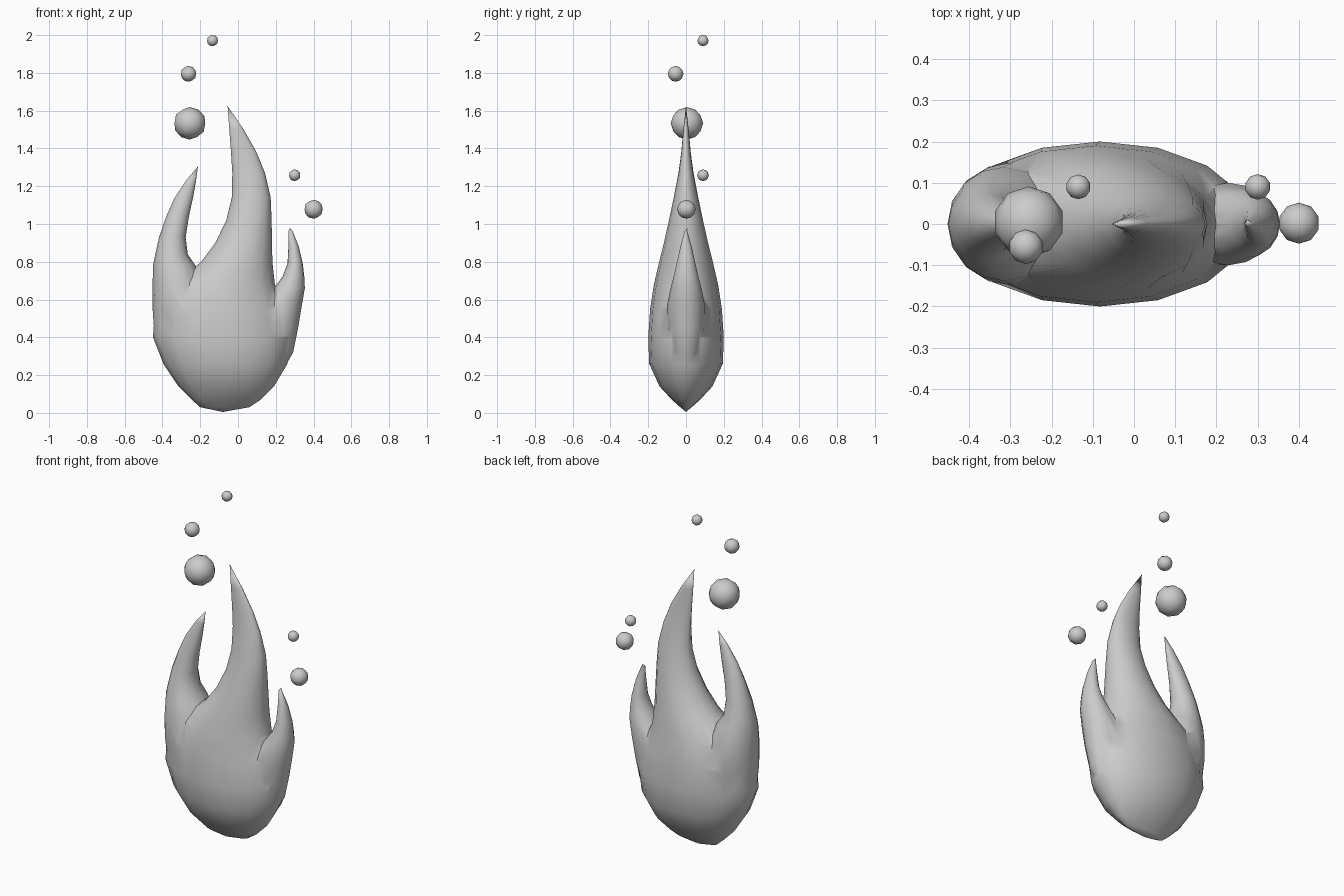
import bpy, bmesh
from math import cos, sin, tau, radians

if "Cube" in bpy.data.objects:
    bpy.data.objects.remove(bpy.data.objects["Cube"])

SIDES = 16


def loft(name, rings, tip, base=None):
    """Closed tongue of elliptical rings (z, x_left, x_right, half_depth) ending in a tip."""
    bm = bmesh.new()
    loops = []
    for z, x0, x1, d in rings:
        cx, rx = (x0 + x1) / 2, (x1 - x0) / 2
        loops.append([bm.verts.new((cx + rx * cos(tau * i / SIDES),
                                    d * sin(tau * i / SIDES), z)) for i in range(SIDES)])
    for a, b in zip(loops, loops[1:]):
        for i in range(SIDES):
            j = (i + 1) % SIDES
            bm.faces.new((a[i], a[j], b[j], b[i]))
    for loop, point in ((loops[-1], tip), (loops[0], base)):
        if point:
            v = bm.verts.new(point)
            for i in range(SIDES):
                bm.faces.new((loop[i], loop[(i + 1) % SIDES], v))
        else:
            bm.faces.new(loop)
    bmesh.ops.recalc_face_normals(bm, faces=bm.faces)
    mesh = bpy.data.meshes.new(name)
    bm.to_mesh(mesh)
    bm.free()
    obj = bpy.data.objects.new(name, mesh)
    bpy.context.collection.objects.link(obj)
    return obj


def smooth(obj, angle):
    bpy.ops.object.select_all(action='DESELECT')
    obj.select_set(True)
    bpy.context.view_layer.objects.active = obj
    bpy.ops.object.shade_smooth_by_angle(angle=radians(angle))


# Main body, narrowing into the tall central tongue
flame = loft("flame_body", [
    (0.03, -0.20, 0.06, 0.03), (0.07, -0.245, 0.12, 0.075), (0.14, -0.315, 0.19, 0.14),
    (0.26, -0.395, 0.262, 0.195), (0.40, -0.45, 0.285, 0.20), (0.55, -0.44, 0.255, 0.19),
    (0.68, -0.34, 0.195, 0.17), (0.80, -0.195, 0.182, 0.142), (0.90, -0.12, 0.18, 0.117),
    (1.02, -0.062, 0.178, 0.09), (1.14, -0.033, 0.173, 0.065), (1.27, -0.03, 0.143, 0.04),
    (1.38, -0.037, 0.098, 0.025), (1.50, -0.046, 0.03, 0.014)],
    (-0.055, 0, 1.625), (-0.08, 0, 0.005))

# Left tongue
left = loft("left_tongue", [
    (0.38, -0.44, -0.10, 0.12), (0.55, -0.452, -0.13, 0.15), (0.68, -0.452, -0.18, 0.138),
    (0.78, -0.45, -0.225, 0.112), (0.84, -0.438, -0.266, 0.092), (0.93, -0.418, -0.277, 0.072),
    (1.04, -0.38, -0.26, 0.05), (1.14, -0.335, -0.238, 0.032), (1.23, -0.275, -0.222, 0.016)],
    (-0.212, 0, 1.305))

# Small right tongue
right = loft("right_tongue", [
    (0.22, 0.06, 0.235, 0.05), (0.32, 0.06, 0.292, 0.085), (0.45, 0.08, 0.318, 0.10),
    (0.57, 0.12, 0.338, 0.10), (0.66, 0.19, 0.354, 0.082), (0.72, 0.235, 0.351, 0.066),
    (0.79, 0.262, 0.343, 0.05), (0.88, 0.267, 0.322, 0.03), (0.965, 0.268, 0.288, 0.006)],
    (0.275, 0.01, 0.978))

# Fuse the tongues into one skin
for tongue in (left, right):
    mod = flame.modifiers.new("fuse", 'BOOLEAN')
    mod.operation, mod.solver, mod.object = 'UNION', 'EXACT', tongue
    bpy.context.view_layer.objects.active = flame
    bpy.ops.object.modifier_apply(modifier=mod.name)
    bpy.data.objects.remove(tongue)
smooth(flame, 50)

# Floating embers
embers = [(-0.255, 0.005, 1.533, 0.086), (-0.262, -0.055, 1.795, 0.042),
          (-0.135, 0.09, 1.971, 0.03), (0.40, 0.002, 1.078, 0.05), (0.30, 0.09, 1.258, 0.031)]
for n, (x, y, z, r) in enumerate(embers):
    bpy.ops.mesh.primitive_ico_sphere_add(subdivisions=2, radius=r, location=(x, y, z))
    ember = bpy.context.object
    ember.name = f"ember_{n + 1}"
    smooth(ember, 50)
